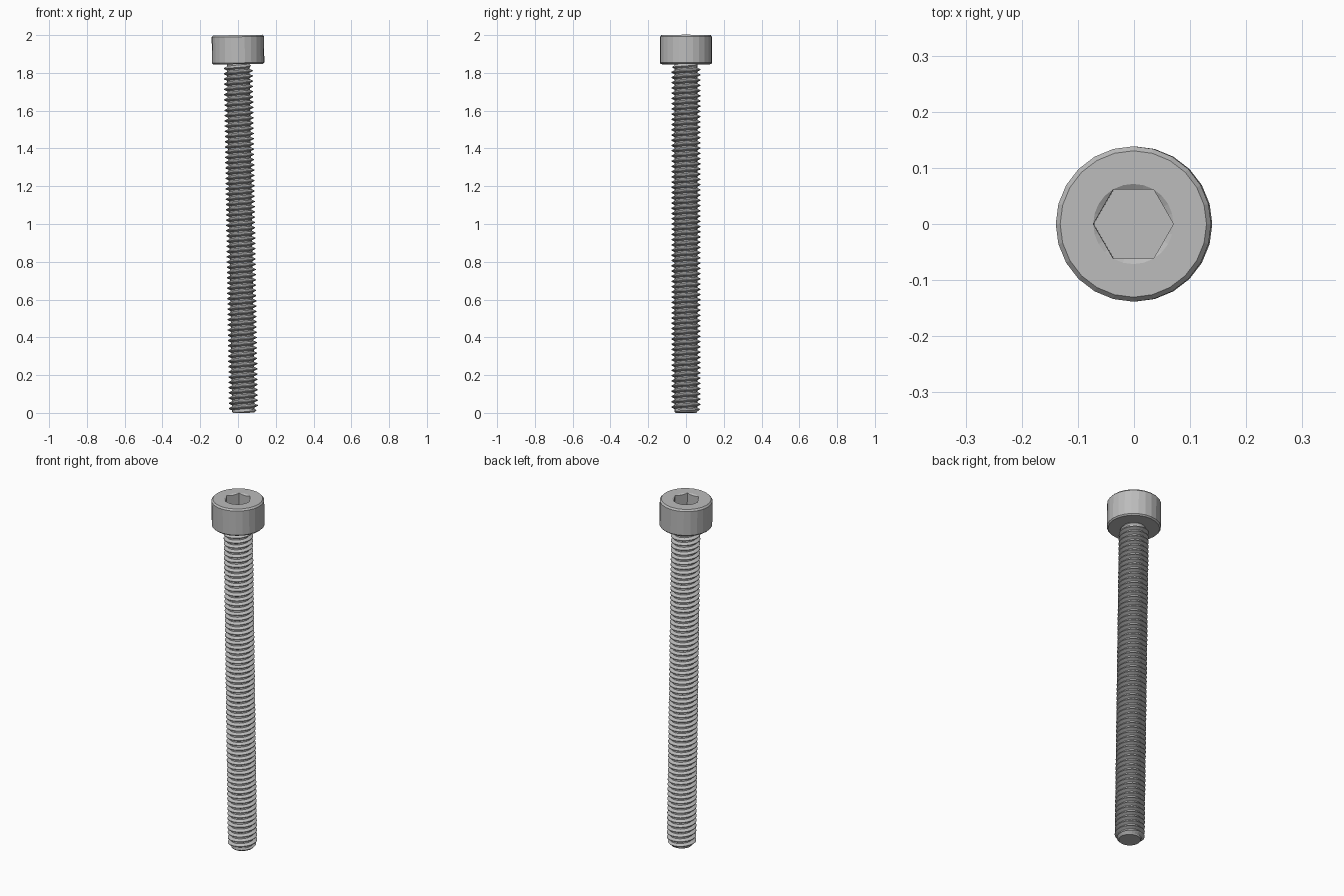
import bpy, bmesh
from math import sin, cos, pi, tau, atan, floor
from mathutils import Matrix

cube = bpy.data.objects.get("Cube")
if cube:
    bpy.data.objects.remove(cube, do_unlink=True)

SIDES = 24
MM = 2 / 32.5                    # screw is 30 mm long plus a 2.5 mm head
HEAD_R, HEAD_Z = 2.25 * MM, 30 * MM
MAJOR_R, ROOT_R, PITCH = 1.25 * MM, 0.97 * MM, 0.45 * MM
SOCKET_R = 0.0715
LEAN = atan(0.0151)              # the whole screw leans slightly to one side
PIVOT = 1.923

steel = bpy.data.materials.new("grey_steel")
steel.use_nodes = True
grey = (0.5, 0.5, 0.5, 1)
steel.diffuse_color = grey
steel.node_tree.nodes["Principled BSDF"].inputs["Base Color"].default_value = grey


def circle(r, z):
    return [(r * cos(tau * i / SIDES), r * sin(tau * i / SIDES), z) for i in range(SIDES)]


def hexagon(r, z, cone=0.0):
    """Hexagon with points on x; cone lowers the flats where they cut a countersink."""
    pts = []
    for i in range(SIDES):
        a = tau * i / SIDES
        sector = floor(a / (pi / 3) + 1e-6) * pi / 3 + pi / 6
        d = r * cos(pi / 6) / cos(a - sector)
        pts.append((d * cos(a), d * sin(a), z - cone * (r - d)))
    return pts


def loft(bm, loops, closed=True):
    """Join successive rows of points with quads."""
    rows = [[bm.verts.new(p) for p in loop] for loop in loops]
    for a, b in zip(rows, rows[1:]):
        n = len(a)
        for i in range(n if closed else n - 1):
            j = (i + 1) % n
            bm.faces.new((a[i], a[j], b[j], b[i]))
    return rows


def finish(bm, name):
    bmesh.ops.remove_doubles(bm, verts=bm.verts, dist=1e-5)
    bmesh.ops.dissolve_degenerate(bm, edges=bm.edges, dist=1e-5)
    pivot = Matrix.Translation((0, 0, PIVOT))
    bm.transform(pivot @ Matrix.Rotation(-LEAN, 4, "Y") @ pivot.inverted())
    bmesh.ops.recalc_face_normals(bm, faces=bm.faces)
    mesh = bpy.data.meshes.new(name)
    bm.to_mesh(mesh)
    bm.free()
    mesh.materials.append(steel)
    obj = bpy.data.objects.new(name, mesh)
    bpy.context.collection.objects.link(obj)


# Head: chamfered cylinder with a countersunk hexagonal socket
bm = bmesh.new()
rows = loft(bm, [
    circle(ROOT_R, HEAD_Z),
    circle(HEAD_R - 0.007, HEAD_Z),
    circle(HEAD_R, HEAD_Z + 0.007),
    circle(HEAD_R, 2 - 0.009),
    circle(HEAD_R - 0.008, 2),
    circle(SOCKET_R, 2),
    hexagon(SOCKET_R, 2, cone=0.6),
    hexagon(SOCKET_R, 2 - 0.075),
])
bm.faces.new(rows[-1])
bm.faces.new(rows[0])
finish(bm, "socket_head")

# Shank: helical thread fading out at the head and at the chamfered tip
TIP_R = 0.056
profile = [(0, ROOT_R), (0.3, MAJOR_R), (0.45, MAJOR_R), (0.75, ROOT_R), (1, ROOT_R)]
turns = int(HEAD_Z / PITCH) + 3
helix = []
for i in range(turns * SIDES + 1):
    a = tau * i / SIDES
    row = []
    for dz, r in profile:
        z = min(max((i / SIDES - 1 + dz) * PITCH, 0), HEAD_Z)
        r = min(r, TIP_R + z, ROOT_R + (HEAD_Z - z) * 0.8)
        row.append((r * cos(a), r * sin(a), z))
    helix.append(row)
bm = bmesh.new()
loft(bm, helix, closed=False)
bm.faces.new([bm.verts.new(p) for p in circle(TIP_R, 0)])
finish(bm, "threaded_shank")
